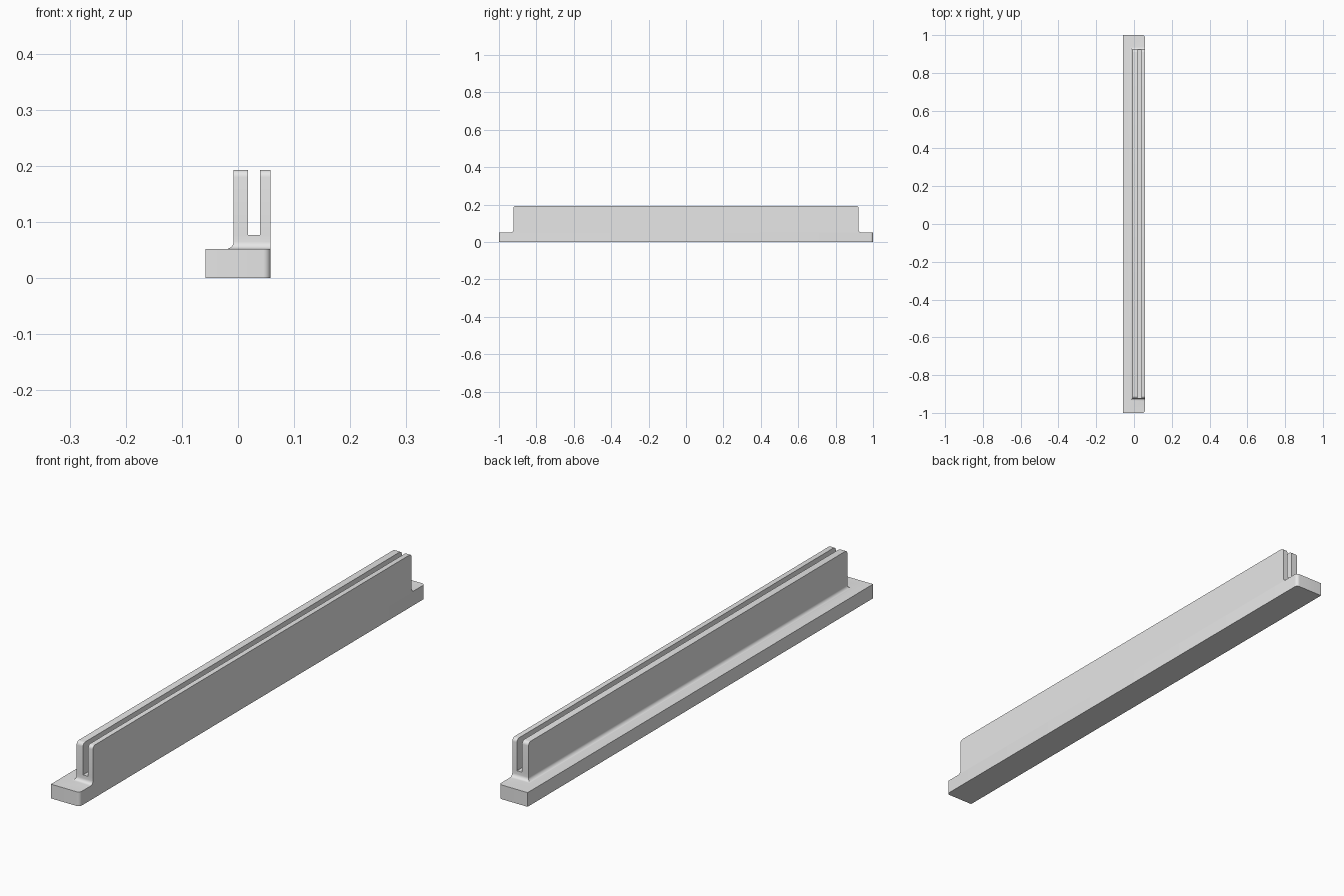
import bpy
import bmesh
from math import sin, cos, pi

if "Cube" in bpy.data.objects:
    bpy.data.objects.remove(bpy.data.objects["Cube"])

grey = bpy.data.materials.new("plain grey")
grey.use_nodes = True
colour = (0.8, 0.8, 0.8, 1)
grey.diffuse_color = colour
grey.node_tree.nodes["Principled BSDF"].inputs["Base Color"].default_value = colour

SIDE = 0.058        # half width; the +x side is flush from base to top
BASE_TOP = 0.052
FLOOR = 0.077       # slot floor height
TOP = 0.193
WALL_X = -0.008
WALL_Y = 0.923      # half length of the walls
R = 0.013           # all rounding
STEPS = 6
ANGLES = [pi / 2 * i / STEPS for i in range(STEPS + 1)]


def ring(x0, x1, half, z, r=0):
    """Rectangle outline, with its two +x corners rounded by r."""
    right = [(x1 - r + r * sin(a), -half + r - r * cos(a), z) for a in ANGLES]
    left = [(x, -y, z) for x, y, z in reversed(right)]
    return [(x0, -half, z)] + right + left + [(x0, half, z)]


def loft(name, rings, bottom=False, top=False):
    bm = bmesh.new()
    loops = [[bm.verts.new(p) for p in outline] for outline in rings]
    for low, high in zip(loops, loops[1:]):
        for i in range(len(low)):
            j = (i + 1) % len(low)
            bm.faces.new((low[i], low[j], high[j], high[i]))
    if bottom:
        bm.faces.new(list(reversed(loops[0])))
    if top:
        bm.faces.new(loops[-1])
    bmesh.ops.remove_doubles(bm, verts=bm.verts, dist=0.00001)
    slivers = [f for f in bm.faces if f.calc_area() < 1e-8]
    bmesh.ops.delete(bm, geom=slivers, context="FACES")
    mesh = bpy.data.meshes.new(name)
    bm.to_mesh(mesh)
    bm.free()
    mesh.materials.append(grey)
    obj = bpy.data.objects.new(name, mesh)
    bpy.context.collection.objects.link(obj)
    bpy.ops.object.select_all(action="DESELECT")
    obj.select_set(True)
    bpy.context.view_layer.objects.active = obj
    bpy.ops.object.shade_smooth_by_angle(angle=pi / 6)


# Base plate with a concave fillet rising to the slot floor
rings = [ring(-SIDE, SIDE, 1, z, R) for z in (0, BASE_TOP)]
for a in ANGLES:
    flare = R * (1 - sin(a))
    rings.append(ring(WALL_X - flare, SIDE, WALL_Y + flare,
                      BASE_TOP + R * (1 - cos(a))))
rings.append(ring(WALL_X, SIDE, WALL_Y, FLOOR))
loft("base_rail", rings, bottom=True)

# Two upright walls with rounded upper ends
for name, x0, x1 in (("inner_wall", WALL_X, 0.018), ("outer_wall", 0.039, SIDE)):
    rings = [ring(x0, x1, WALL_Y, FLOOR)]
    for a in ANGLES:
        rings.append(ring(x0, x1, WALL_Y - R * (1 - cos(a)), TOP - R + R * sin(a)))
    loft(name, rings, top=True)

# Floor of the slot between the walls
loft("slot_floor", [ring(0.018, 0.039, WALL_Y, FLOOR)], top=True)
